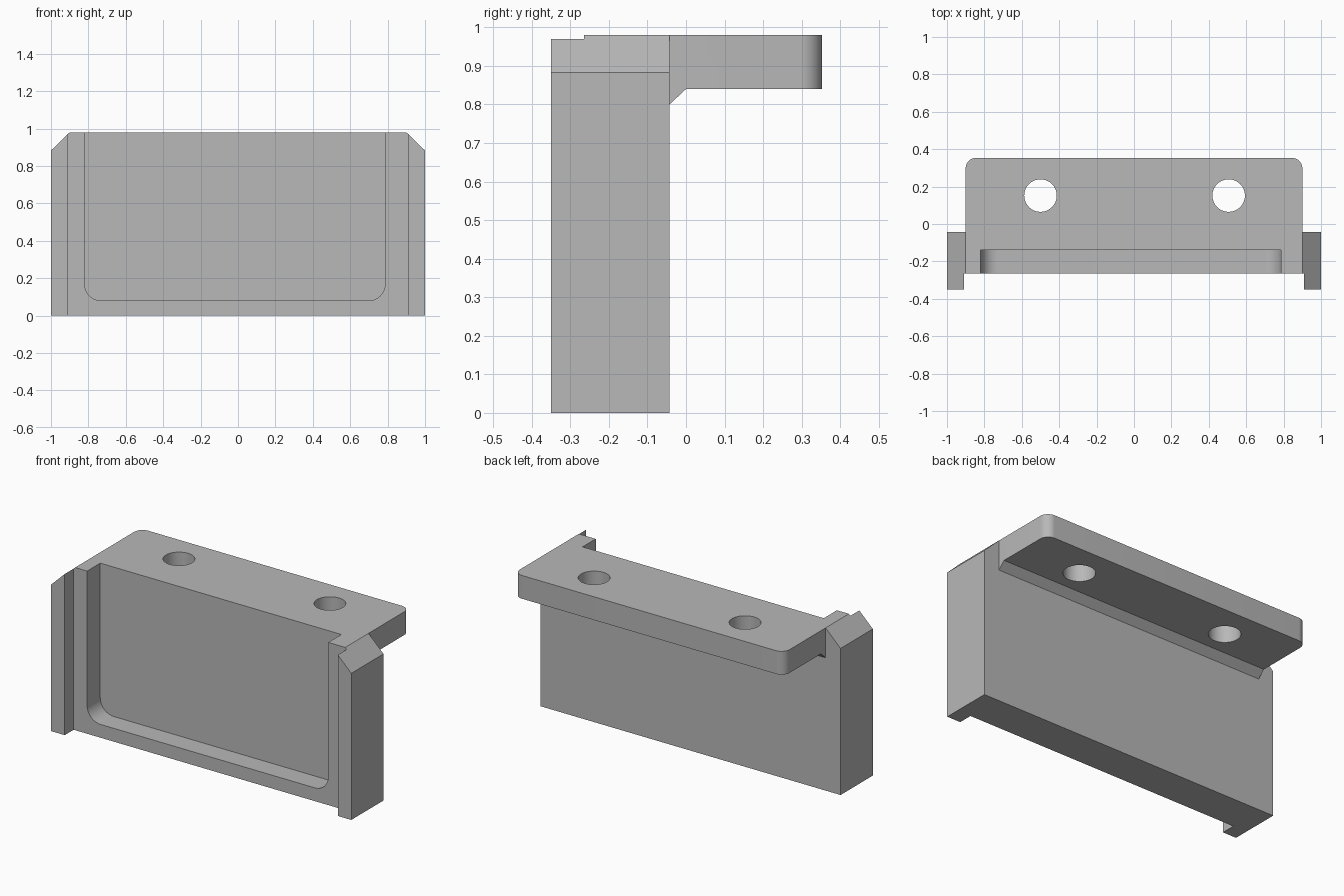
import bpy, bmesh, math
from mathutils import Vector

if "Cube" in bpy.data.objects:
    bpy.data.objects.remove(bpy.data.objects["Cube"])

grey = bpy.data.materials.new("plain grey")
grey.use_nodes = True
colour = (0.48, 0.48, 0.48, 1)
grey.diffuse_color = colour
grey.node_tree.nodes["Principled BSDF"].inputs["Base Color"].default_value = colour


def prism(name, outline, axis, low, high):
    """Extrude a 2D outline along an axis; the outline uses the other two axes in order."""
    def place(p, d):
        c = list(p)
        c.insert("xyz".index(axis), d)
        return Vector(c)
    bm = bmesh.new()
    face = bm.faces.new([bm.verts.new(place(p, low)) for p in outline])
    top = bmesh.ops.extrude_face_region(bm, geom=[face])["geom"]
    shift = place((0, 0), high - low)
    bmesh.ops.translate(bm, vec=shift, verts=[v for v in top if isinstance(v, bmesh.types.BMVert)])
    bmesh.ops.recalc_face_normals(bm, faces=bm.faces)
    mesh = bpy.data.meshes.new(name)
    bm.to_mesh(mesh)
    bm.free()
    mesh.materials.append(grey)
    obj = bpy.data.objects.new(name, mesh)
    bpy.context.collection.objects.link(obj)
    return obj


def rect(a0, b0, a1, b1):
    return [(a0, b0), (a1, b0), (a1, b1), (a0, b1)]


def arc(cx, cy, r, start, end, steps=12):
    angles = [math.radians(start + (end - start) * i / steps) for i in range(steps + 1)]
    return [(cx + r * math.cos(a), cy + r * math.sin(a)) for a in angles]


def combine(obj, other, operation):
    """Bake a boolean and remove the helper solid."""
    mod = obj.modifiers.new(operation.lower(), "BOOLEAN")
    mod.operation, mod.object, mod.solver = operation, other, "EXACT"
    other.hide_render = True
    bpy.context.view_layer.update()
    graph = bpy.context.evaluated_depsgraph_get()
    mesh = bpy.data.meshes.new_from_object(obj.evaluated_get(graph))
    obj.modifiers.clear()
    obj.data = mesh
    bpy.data.objects.remove(other)


HEIGHT, BACK, FACE = 0.98, -0.043, -0.265

# Upright plate with chamfered top corners
body = prism("bracket_body", [(-1, 0), (1, 0), (1, 0.883), (0.9, HEIGHT), (-0.9, HEIGHT), (-1, 0.883)],
             "y", -0.35, BACK)

# Wide front channel, leaving a rail at each side
combine(body, prism("channel_cutter", rect(-0.91, -0.1, 0.91, 1.1), "y", -0.5, FACE), "DIFFERENCE")

# Open-topped pocket with rounded lower corners
r = 0.09
pocket = ([(-0.82, 1.1)] + arc(-0.82 + r, 0.08 + r, r, 180, 270)
          + arc(0.787 - r, 0.08 + r, r, 270, 360) + [(0.787, 1.1)])
combine(body, prism("pocket_cutter", pocket, "y", -0.5, -0.14), "DIFFERENCE")

# Rear mounting flange with rounded back corners
r = 0.055
flange = prism("mounting_flange", [(-0.9, -0.1)] + [(0.9, -0.1)]
               + arc(0.9 - r, 0.353 - r, r, 0, 90) + arc(-0.9 + r, 0.353 - r, r, 90, 180),
               "z", 0.84, HEIGHT)

# Screw holes
for x in (-0.5, 0.506):
    hole = prism("hole_cutter", arc(x, 0.152, 0.087, 0, 360, 48)[:-1], "z", 0.7, 1.1)
    combine(flange, hole, "DIFFERENCE")
combine(body, flange, "UNION")

# Sloping fillet beneath the flange
fillet = [(-0.1, 0.8), (BACK, 0.8), (0, 0.84), (0, 0.9), (-0.1, 0.9)]
combine(body, prism("flange_fillet", fillet, "x", -0.9, 0.9), "UNION")

# Smooth only the curved walls
bpy.context.view_layer.objects.active = body
body.select_set(True)
bpy.ops.object.shade_smooth_by_angle(angle=math.radians(25))
